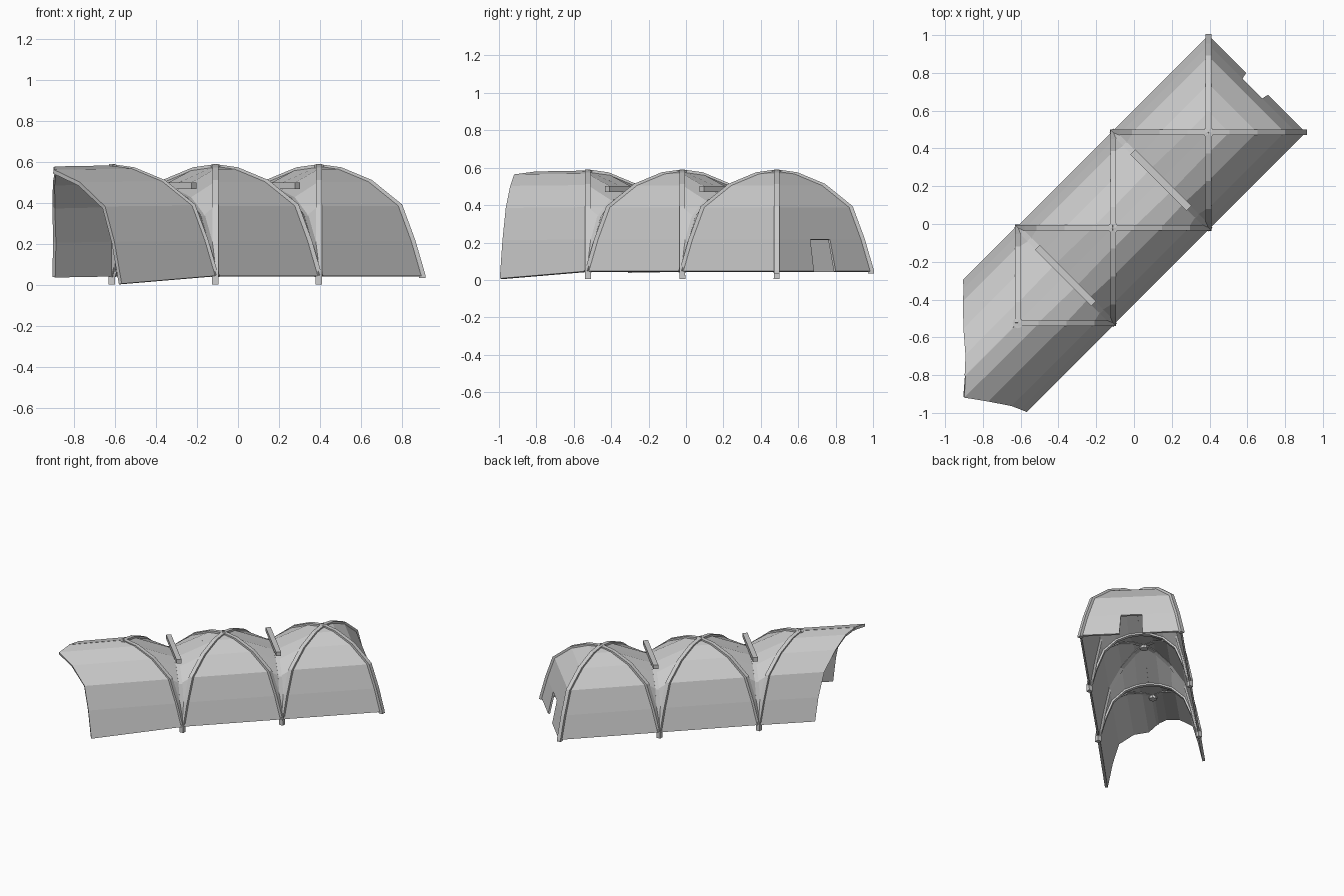
import bpy, bmesh, math
from mathutils import Vector

if "Cube" in bpy.data.objects:
    bpy.data.objects.remove(bpy.data.objects["Cube"])

S = math.sqrt(0.5)
V0 = -0.064                      # sideways shift of the centre line
D = 0.357                        # half side of a bay
BAYS = [-0.806, -0.092, 0.622]   # bay centres along the diagonal axis

# (half width, height) from crown to ground
RIB = [(0, .575), (.075, .56), (.177, .50), (.278, .385), (.322, .215), (D, .045)]
ARCH = [(0, .46), (.08, .45), (.17, .415), (.26, .33), (.315, .19), (D, .045)]


def P(u, v, z):
    """u along the tunnel, v across it, z up."""
    v += V0
    return Vector(((u + v) * S, (u - v) * S, z))


def finish(name, bm):
    bmesh.ops.remove_doubles(bm, verts=bm.verts, dist=0.0005)
    bmesh.ops.recalc_face_normals(bm, faces=bm.faces)
    me = bpy.data.meshes.new(name)
    bm.to_mesh(me)
    bm.free()
    ob = bpy.data.objects.new(name, me)
    bpy.context.collection.objects.link(ob)
    return ob


def panel(name, a, b, ts=(0, 1), hole=False, thick=0.014):
    """Thin skin lofted between two edge lines; hole drops the lowest middle face."""
    bm = bmesh.new()
    rows = [[bm.verts.new(p.lerp(q, t)) for t in ts] for p, q in zip(a, b)]
    for i in range(len(rows) - 1):
        for j in range(len(ts) - 1):
            if hole and i == len(rows) - 2 and j == 1:
                continue
            bm.faces.new((rows[i][j], rows[i][j + 1], rows[i + 1][j + 1], rows[i + 1][j]))
    ob = finish(name, bm)
    m = ob.modifiers.new("thickness", 'SOLIDIFY')
    m.thickness = thick
    m.offset = 0
    return ob


def bar(name, path, w, h):
    """Rectangular bar swept along a path lying in a vertical plane."""
    bm = bmesh.new()
    flat = path[-1] - path[0]
    flat.z = 0
    side = flat.cross(Vector((0, 0, 1))).normalized()
    rings = []
    for i, p in enumerate(path):
        t = (path[min(i + 1, len(path) - 1)] - path[max(i - 1, 0)]).normalized()
        up = side.cross(t)
        rings.append([bm.verts.new(p + side * x * w / 2 + up * y * h / 2)
                      for x, y in ((-1, -1), (1, -1), (1, 1), (-1, 1))])
    for r, s in zip(rings, rings[1:]):
        for k in range(4):
            bm.faces.new((r[k], r[(k + 1) % 4], s[(k + 1) % 4], s[k]))
    bm.faces.new(rings[0])
    bm.faces.new(rings[-1])
    return finish(name, bm)


def rib_line(c, su, sv):
    return [P(c + su * r, sv * r, z) for r, z in RIB]


def arch_line(u, sv):
    return [P(u, sv * r, z) for r, z in ARCH]


for n, c in enumerate(BAYS):
    # diagonal ribs; the open bay only has the inner pair
    for su in ((1,) if n == 0 else (1, -1)):
        for sv in (1, -1):
            foot_z = 0.035 if (n == 2 and su == 1) else 0.004
            line = rib_line(c, su, sv) + [P(c + su * D, sv * D, foot_z)]
            bar("diagonal_rib", line, 0.03, 0.032)

    # side walls
    if n > 0:
        for sv in (1, -1):
            panel("side_wall", rib_line(c, -1, sv), rib_line(c, 1, sv))

    # roof panels falling to the valleys
    for su in (1, -1):
        if (n == 0 and su == -1) or (n == 2 and su == 1):
            continue
        for sv in (1, -1):
            panel("valley_roof", rib_line(c, su, sv), arch_line(c + su * D, sv))

    # crown hub
    bpy.ops.mesh.primitive_cylinder_add(vertices=8, radius=0.028, depth=0.05,
                                        location=P(c, 0, 0.56))
    bpy.context.object.name = "crown_hub"

# valley arches with a straight tie beam on top
for c in BAYS[:2]:
    u = c + D
    line = arch_line(u, -1)[::-1] + arch_line(u, 1)[1:]
    bar("valley_arch", line, 0.028, 0.03)
    bar("tie_beam", [P(u, -0.21, .485), P(u, 0.21, .485)], 0.036, 0.032)

# end wall with a doorway
panel("end_wall", rib_line(BAYS[2], 1, -1), rib_line(BAYS[2], 1, 1),
      ts=(0, .385, .615, 1), hole=True)

# open mouth: each wall runs from its rib to an uneven front edge
RIGHT_U = [-1.20, -1.285, -1.21, -1.14, -1.12, -1.105]
LEFT_U = [-1.20, -1.12, -1.03, -.93, -.88, -.85]
for name, sv, ends, low in (("mouth_right", 1, RIGHT_U, 0.006), ("mouth_left", -1, LEFT_U, .04)):
    edge = [P(u, sv * r, z - 0.005) for u, (r, z) in zip(ends, RIB)]
    edge[-1].z = low
    panel(name + "_wall", rib_line(BAYS[0], 1, sv), edge, thick=0.02)

# ridge pole over the mouth
bar("ridge_pole", [P(BAYS[0], 0, .572), P(-1.20, 0, .568)], 0.02, 0.02)
